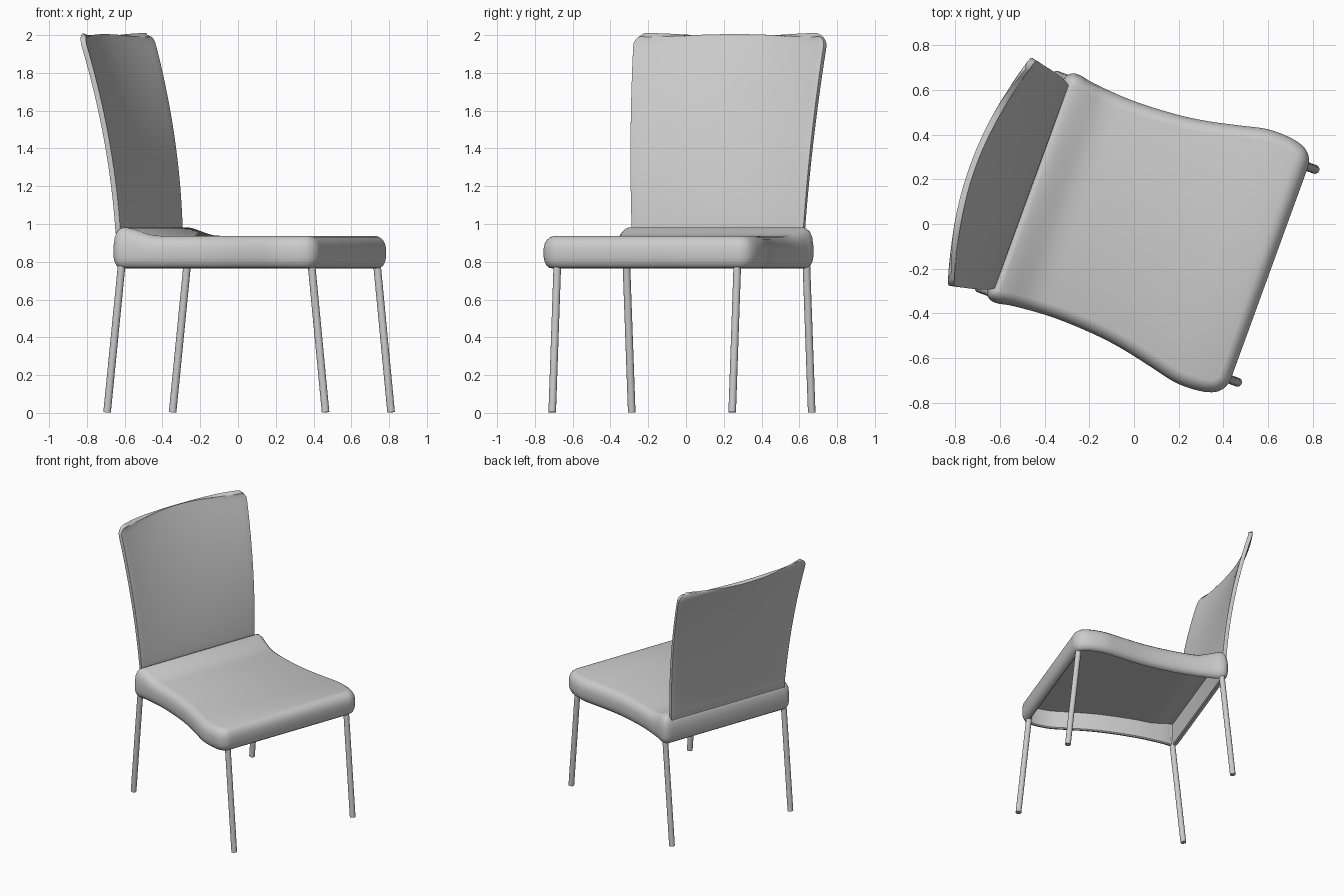
import bpy, bmesh, math
from mathutils import Vector, Matrix

if "Cube" in bpy.data.objects:
    bpy.data.objects.remove(bpy.data.objects["Cube"])

# The chair is modelled facing +X, then turned 20 degrees about Z
TURN = Matrix.Rotation(math.radians(-20), 4, 'Z')


def finish(name, bm, angle=40):
    bmesh.ops.recalc_face_normals(bm, faces=bm.faces)
    me = bpy.data.meshes.new(name)
    bm.to_mesh(me)
    bm.free()
    me.transform(TURN)
    ob = bpy.data.objects.new(name, me)
    bpy.context.collection.objects.link(ob)
    bpy.ops.object.select_all(action='DESELECT')
    ob.select_set(True)
    bpy.context.view_layer.objects.active = ob
    bpy.ops.object.shade_smooth_by_angle(angle=math.radians(angle))
    return ob


def spline(pts, n=4):
    # Catmull-Rom curve through 2D points
    out = []
    for i in range(1, len(pts) - 2):
        a, b, c, d = pts[i - 1:i + 3]
        for k in range(n):
            t = k / n
            out.append(0.5 * (2 * b + (c - a) * t + (2 * a - 5 * b + 4 * c - d) * t * t
                              + (3 * b - a - 3 * c + d) * t ** 3))
    out.append(pts[-2])
    return out


def smooth(a, b, x):
    t = max(0, min(1, (x - a) / (b - a)))
    return t * t * (3 - 2 * t)


# Seat: half outline (first and last are tangent guides), inset rings, hollow underneath
half = [Vector(p) for p in [
    (.645, .44), (.645, .50), (.635, .545), (.60, .582), (.53, .602), (.42, .604),
    (.30, .578), (.15, .545), (0, .525), (-.2, .517), (-.38, .53), (-.45, .543),
    (-.488, .54), (-.512, .518), (-.52, .48), (-.52, .42)]]
side = spline(half)
normals = []
for i in range(len(side)):
    t = side[min(i + 1, len(side) - 1)] - side[max(i - 1, 0)]
    normals.append(Vector((-t.y, t.x)).normalized())
normals[0], normals[-1] = Vector((-1, 0)), Vector((1, 0))
if normals[len(side) // 2].y > 0:
    normals = [-n for n in normals]
    normals[0], normals[-1] = Vector((-1, 0)), Vector((1, 0))

profile = [(.055, .937), (.036, .931), (.018, .917), (.006, .897), (0, .87), (0, .825),
           (.005, .80), (.015, .78), (.03, .768), (.045, .765), (.052, .772), (.054, .90)]
bm = bmesh.new()
rings = []
for inset, z in profile:
    pts = [p + n * inset for p, n in zip(side, normals)]
    loop = [(p.x, p.y) for p in pts] + [(p.x, -p.y) for p in reversed(pts)]
    rings.append([bm.verts.new((x, y, z + .045 * smooth(-.28, -.47, x) * smooth(.83, .937, z)))
                  for x, y in loop])
N = len(rings[0])
for a, b in zip(rings, rings[1:]):
    for i in range(N):
        j = (i + 1) % N
        bm.faces.new((a[i], a[j], b[j], b[i]))
for r in (rings[0], rings[-1]):
    for i in range(N // 2 - 1):
        bm.faces.new((r[i], r[i + 1], r[N - 2 - i], r[N - 1 - i]))
finish("seat", bm)

# Backrest: thin curved panel, leaning back and hollowed towards the top
bm = bmesh.new()
R, COLS = .06, 24
heights = [.95 + .99 * i / 20 for i in range(21)] + [2 - R + R * math.sin(math.radians(a))
                                                    for a in (18, 36, 54, 72, 90)]
rows = []
for z in heights:
    t = (z - 1) / 1.0
    w = .485 + .058 * t
    if z > 2 - R:
        w -= R - math.sqrt(max(0, R * R - (z - 2 + R) ** 2))
    lean = -.503 - .06 * t - .125 * t * t * (1 - .01 * t)
    row = []
    for c in range(COLS + 1):
        s = -1 + 2 * c / COLS
        bulge = .08 * max(0, t) ** 1.2 * (1 - s * s)
        row.append(bm.verts.new((lean - bulge, s * w, z)))
    rows.append(row)
for a, b in zip(rows, rows[1:]):
    for i in range(COLS):
        bm.faces.new((a[i], a[i + 1], b[i + 1], b[i]))
back = finish("backrest", bm)
m = back.modifiers.new("thickness", 'SOLIDIFY')
m.thickness, m.offset = .028, 0
m = back.modifiers.new("soft_edge", 'BEVEL')
m.width, m.segments, m.angle_limit = .009, 3, math.radians(50)


# Legs: slim splayed tubes
def leg(name, foot, top):
    foot, top = Vector(foot), Vector(top)
    d = top - foot
    bm = bmesh.new()
    bmesh.ops.create_cone(bm, cap_ends=True, segments=20, radius1=.02, radius2=.02, depth=d.length,
                          matrix=Matrix.Translation((foot + top) / 2)
                          @ d.to_track_quat('Z', 'Y').to_matrix().to_4x4())
    finish(name, bm)


for label, y in (("left", .507), ("right", -.507)):
    leg("front_leg_" + label, (.678, y, .003), (.594, y, .83))
    leg("back_leg_" + label, (-.553, y, .003), (-.466, y, .83))
